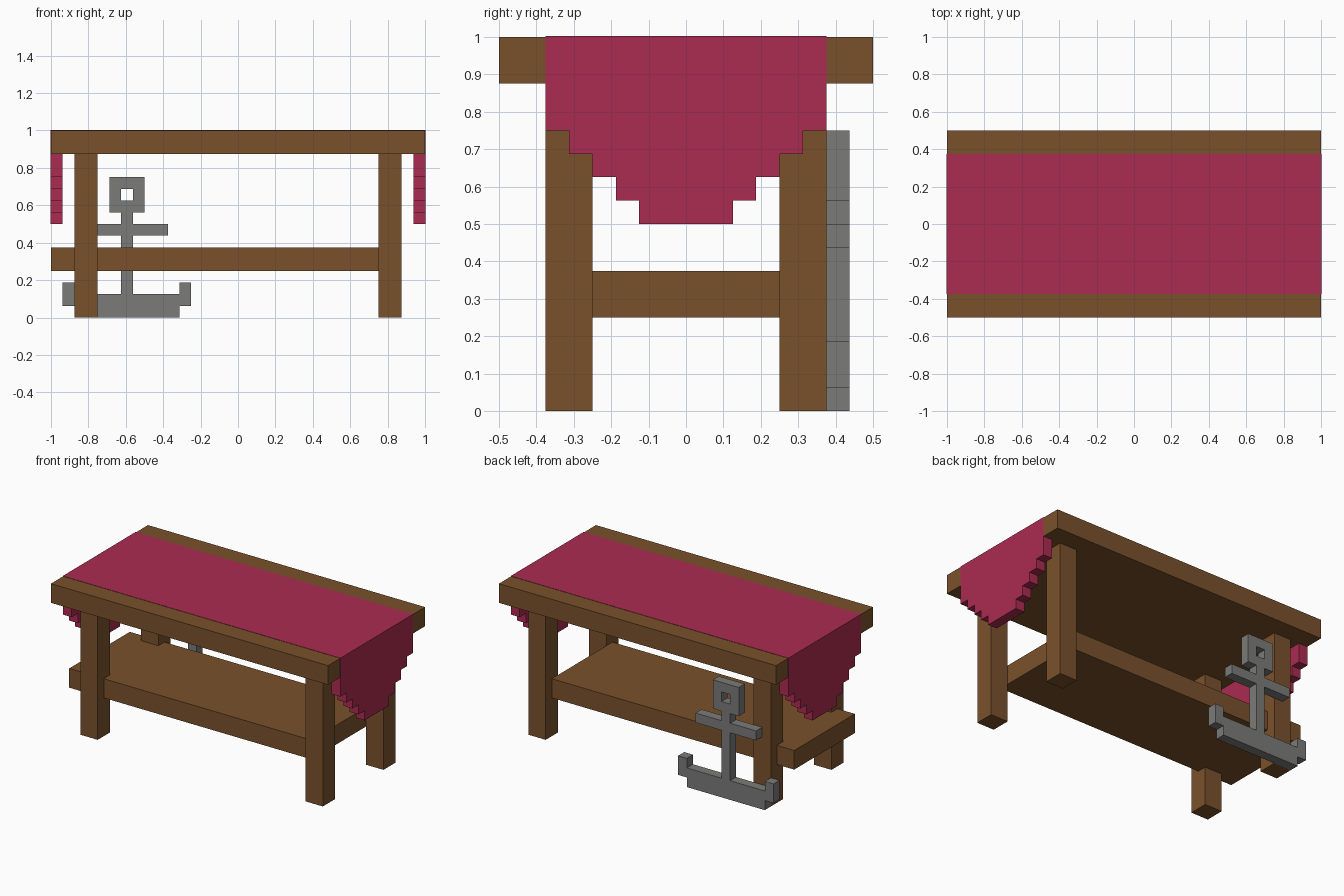
import bpy, bmesh
from mathutils import Vector

if "Cube" in bpy.data.objects:
    bpy.data.objects.remove(bpy.data.objects["Cube"], do_unlink=True)

U = 1 / 16  # module used by every part


def material(name, rgb):
    m = bpy.data.materials.new(name)
    m.use_nodes = True
    m.diffuse_color = (*rgb, 1)
    m.node_tree.nodes["Principled BSDF"].inputs["Base Color"].default_value = (*rgb, 1)
    return m


WOOD = material("brown wood", (0.195, 0.083, 0.025))
CLOTH = material("crimson cloth", (0.407, 0.025, 0.082))
IRON = material("grey iron", (0.198, 0.198, 0.195))


def finish(name, bm, mat):
    bmesh.ops.recalc_face_normals(bm, faces=bm.faces)
    mesh = bpy.data.meshes.new(name)
    bm.to_mesh(mesh)
    bm.free()
    mesh.materials.append(mat)
    obj = bpy.data.objects.new(name, mesh)
    bpy.context.collection.objects.link(obj)
    return obj


def add_box(bm, lo, hi):
    lo, hi = Vector(lo), Vector(hi)
    verts = bmesh.ops.create_cube(bm, size=1)["verts"]
    bmesh.ops.scale(bm, vec=hi - lo, verts=verts)
    bmesh.ops.translate(bm, vec=(lo + hi) / 2, verts=verts)


def box(name, lo, hi, mat):
    bm = bmesh.new()
    add_box(bm, lo, hi)
    return finish(name, bm, mat)


def extrude(bm, faces, vec):
    new = bmesh.ops.extrude_face_region(bm, geom=faces)["geom"]
    bmesh.ops.translate(bm, vec=vec, verts=[v for v in new if isinstance(v, bmesh.types.BMVert)])


# Table: top, four legs and a shelf that sticks out at the right end
box("table_top", (-1, -0.5, 0.875), (1, 0.5, 1), WOOD)
for sx, side in ((-1, "right"), (1, "left")):
    for sy, end in ((-1, "front"), (1, "back")):
        cx, cy = sx * 13 * U, sy * 5 * U
        box(f"{end}_{side}_leg", (cx - U, cy - U, 0), (cx + U, cy + U, 0.875), WOOD)
box("shelf", (-1, -5 * U, 0.25), (0.75, 5 * U, 0.375), WOOD)

# Table runner: thin sheet on top, stepped drape at each end
LIFT = 0.002
box("runner_top", (-1, -6 * U, 1), (1, 6 * U, 1 + LIFT), CLOTH)
half = [(6 * U, 1 + LIFT), (6 * U, 0.75)]
for i in range(4):
    y = (5 - i) * U
    half += [(y, 0.75 - i * U), (y, 0.75 - (i + 1) * U)]
outline = half + [(-y, z) for y, z in reversed(half)]
for s, side in ((-1, "right"), (1, "left")):
    bm = bmesh.new()
    face = bm.faces.new([bm.verts.new((s * 15 * U, y, z)) for y, z in outline])
    extrude(bm, [face], (s * (U + LIFT), 0, 0))
    finish(f"{side}_drape", bm, CLOTH)

# Anchor leaning on the back right leg, drawn as a cell pattern from top to bottom
PATTERN = [
    "....###....",
    "....#.#....",
    "....###....",
    ".....#.....",
    "..#######..",
    ".....#.....",
    ".....#.....",
    ".....#.....",
    ".....#.....",
    "#....#....#",
    "###########",
    ".#########.",
]
bm = bmesh.new()
for r, row in enumerate(PATTERN):
    for c, cell in enumerate(row):
        if cell == "#":
            x, z = -15 * U + c * U, (len(PATTERN) - 1 - r) * U
            bm.faces.new([bm.verts.new((x + dx * U, 6 * U, z + dz * U))
                          for dx, dz in ((0, 0), (1, 0), (1, 1), (0, 1))])
bmesh.ops.remove_doubles(bm, verts=bm.verts, dist=0.001)
extrude(bm, list(bm.faces), (0, U, 0))
bmesh.ops.recalc_face_normals(bm, faces=bm.faces)
bmesh.ops.dissolve_limit(bm, angle_limit=0.01, verts=bm.verts, edges=bm.edges)
finish("anchor", bm, IRON)
